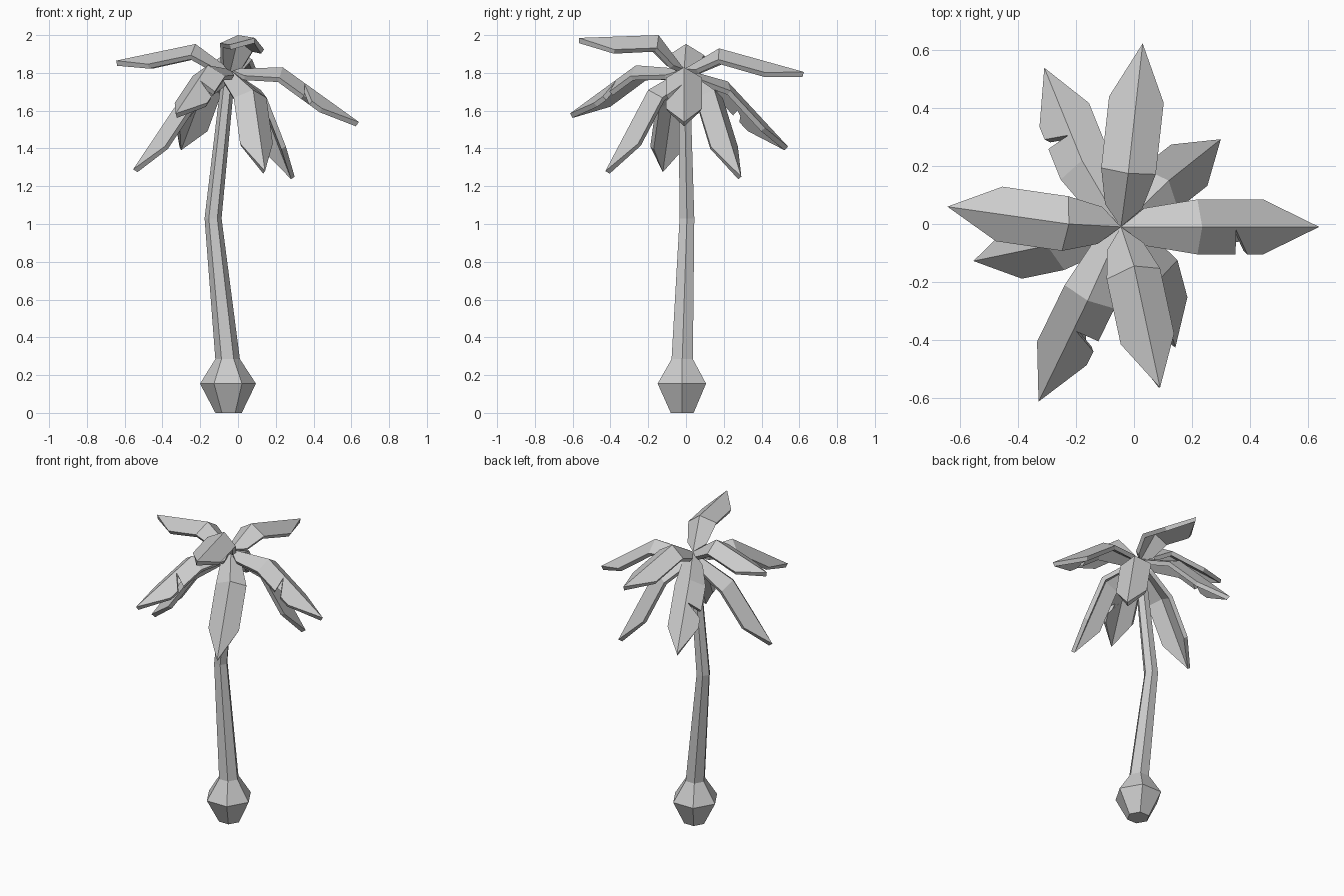
import bpy, bmesh, math
from mathutils import Vector, Matrix

cube = bpy.data.objects.get("Cube")
if cube:
    bpy.data.objects.remove(cube)

grey = bpy.data.materials.new("plain grey")
grey.use_nodes = True
grey.diffuse_color = (0.6, 0.6, 0.6, 1)
grey.node_tree.nodes["Principled BSDF"].inputs["Base Color"].default_value = (0.6, 0.6, 0.6, 1)


def add_object(name, bm):
    bmesh.ops.recalc_face_normals(bm, faces=bm.faces) if name == "trunk" else None
    mesh = bpy.data.meshes.new(name)
    bm.to_mesh(mesh)
    bm.free()
    mesh.materials.append(grey)
    obj = bpy.data.objects.new(name, mesh)
    bpy.context.collection.objects.link(obj)
    return obj


# Trunk: hexagonal rings (x, y, z, radius) with a bulb at the foot
def build_trunk(rings):
    bm = bmesh.new()
    loops = []
    for x, y, z, r in rings:
        loops.append([bm.verts.new((x + r * math.cos(i * math.pi / 3),
                                    y + r * math.sin(i * math.pi / 3), z))
                      for i in range(6)])
    for low, high in zip(loops, loops[1:]):
        for i in range(6):
            j = (i + 1) % 6
            bm.faces.new((low[i], low[j], high[j], high[i]))
    bm.faces.new(loops[0])
    bm.faces.new(loops[-1])
    add_object("trunk", bm)


build_trunk([(-0.05, -0.02, 0, 0.07), (-0.053, -0.022, 0.155, 0.148),
             (-0.055, -0.02, 0.285, 0.065), (-0.132, 0.005, 1.03, 0.045),
             (-0.05, -0.01, 1.8, 0.035)])


# Frond: a ridged blade with one bend, a pointed tip and an optional notch
CROWN = Vector((-0.045, -0.01, 1.82))
HALF, DROP = 0.095, 0.055


def build_frond(name, bend, tip, notch=0, roll=0):
    bend, tip = Vector(bend), Vector(tip)
    first, second = (bend - CROWN).normalized(), (tip - bend).normalized()
    side = Vector((0, 0, 1)).cross(tip - CROWN).normalized()
    side = Matrix.Rotation(math.radians(roll), 3, tip - CROWN) @ side
    up1 = first.cross(side).normalized()
    up2 = second.cross(side).normalized()
    mitre = (up1 + up2).normalized()
    mitre /= mitre.dot(up2)

    bm = bmesh.new()
    base, elbow, point = [bm.verts.new(p) for p in (CROWN, bend, tip)]
    neck_pos = CROWN.lerp(bend, 0.28)
    neck = bm.verts.new(neck_pos)
    for s in (1, -1):
        neck_edge = bm.verts.new(neck_pos + side * s * HALF * 0.68 - up1 * DROP * 0.68)
        elbow_edge = bm.verts.new(bend + side * s * HALF - mitre * DROP)
        wide_pos = bend.lerp(tip, 0.6) + side * s * HALF - up2 * DROP
        outer = [elbow_edge]
        if s == notch:
            start = elbow_edge.co.copy()
            inner = bend.lerp(tip, 0.3) + (side * s * HALF - up2 * DROP) * 0.12
            outer += [bm.verts.new(p) for p in
                      (start.lerp(wide_pos, 0.58), inner, start.lerp(wide_pos, 0.76))]
        outer.append(bm.verts.new(wide_pos))
        for loop in ([base, neck, neck_edge],
                     [neck, elbow, elbow_edge, neck_edge],
                     [elbow, point] + outer[::-1]):
            bm.faces.new(loop[::-1] if s > 0 else loop)
    bm.normal_update()
    # Keep the blade's upper side facing out
    for face in bm.faces:
        if face.normal.dot(up1 + up2) < 0:
            face.normal_flip()
    obj = add_object(name, bm)
    shell = obj.modifiers.new("thickness", "SOLIDIFY")
    shell.thickness = 0.028
    shell.offset = -1


# Upper fronds
build_frond("frond_left", (0.236, -0.01, 1.83), (0.64, -0.01, 1.54), notch=-1)
build_frond("frond_back", (-0.02, 0.175, 1.93), (0.03, 0.624, 1.805))
build_frond("frond_right", (-0.225, 0.0, 1.953), (-0.645, 0.06, 1.865))
build_frond("frond_front", (0.0, -0.145, 2.0), (0.09, -0.566, 1.985), roll=-8)
build_frond("frond_front_right", (-0.16, -0.265, 1.84), (-0.33, -0.614, 1.585), notch=1)

# Lower drooping fronds
build_frond("frond_back_right", (-0.18, 0.22, 1.755), (-0.31, 0.54, 1.41), notch=1)
build_frond("frond_back_left", (0.12, 0.15, 1.71), (0.30, 0.293, 1.25))
build_frond("frond_front_left", (0.08, -0.20, 1.71), (0.143, -0.427, 1.28))
build_frond("frond_low_right", (-0.30, -0.075, 1.67), (-0.555, -0.128, 1.29))
